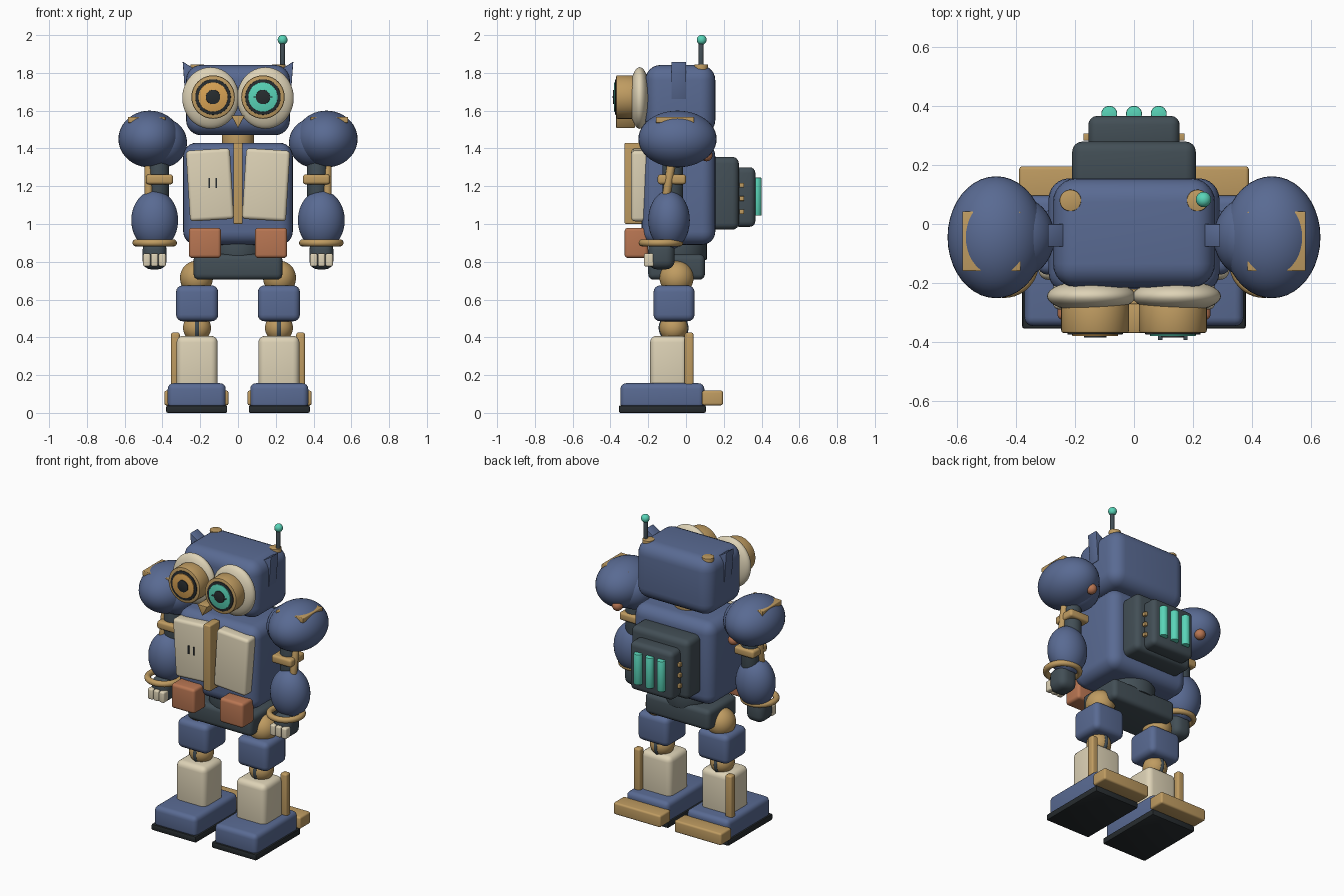
import bpy, bmesh, math
from mathutils import Matrix, Vector, Euler

if "Cube" in bpy.data.objects:
    bpy.data.objects.remove(bpy.data.objects["Cube"])


def make_mat(name, r, g, b):
    m = bpy.data.materials.new(name)
    m.diffuse_color = (r, g, b, 1)
    m.use_nodes = True
    m.node_tree.nodes["Principled BSDF"].inputs["Base Color"].default_value = m.diffuse_color
    return m


BLUE = make_mat("blue_paint", 0.10, 0.145, 0.29)
GOLD = make_mat("brass", 0.52, 0.33, 0.12)
CREAM = make_mat("cream_paint", 0.73, 0.65, 0.47)
DARK = make_mat("dark_steel", 0.055, 0.077, 0.092)
BLACK = make_mat("black_rubber", 0.02, 0.025, 0.028)
COPPER = make_mat("copper", 0.48, 0.18, 0.085)
TEAL = make_mat("teal_glow", 0.10, 0.66, 0.48)
AMBER = make_mat("amber_glass", 0.70, 0.37, 0.09)
AXIS_ROT = {'X': (0, math.pi / 2, 0), 'Y': (math.pi / 2, 0, 0), 'Z': (0, 0, 0)}


def finish(bm, name, mat, loc=(0, 0, 0), rot=(0, 0, 0)):
    bmesh.ops.recalc_face_normals(bm, faces=bm.faces)
    me = bpy.data.meshes.new(name)
    bm.to_mesh(me)
    bm.free()
    me.materials.append(mat)
    ob = bpy.data.objects.new(name, me)
    ob.location, ob.rotation_euler = loc, rot
    bpy.context.collection.objects.link(ob)
    bpy.ops.object.select_all(action='DESELECT')
    ob.select_set(True)
    bpy.context.view_layer.objects.active = ob
    bpy.ops.object.shade_smooth_by_angle(angle=math.radians(35))
    return ob


def bevel(bm, edges, width, seg):
    bmesh.ops.bevel(bm, geom=edges, offset=width, segments=seg, profile=0.5,
                    affect='EDGES', clamp_overlap=True)


def box(name, x, y, z, mat, r=0.02, seg=4, rot=(0, 0, 0)):
    """Rounded box from (min, max) ranges."""
    bm = bmesh.new()
    bmesh.ops.create_cube(bm, size=1)
    bmesh.ops.scale(bm, vec=(x[1] - x[0], y[1] - y[0], z[1] - z[0]), verts=bm.verts)
    if r:
        bevel(bm, bm.edges[:], r, seg)
    return finish(bm, name, mat, (sum(x) / 2, sum(y) / 2, sum(z) / 2), rot)


def ball(name, loc, radii, mat):
    bm = bmesh.new()
    bmesh.ops.create_uvsphere(bm, u_segments=40, v_segments=24, radius=1)
    bmesh.ops.scale(bm, vec=radii, verts=bm.verts)
    return finish(bm, name, mat, loc)


def rod(name, loc, r, length, mat, axis='Z', r_top=None, b=0.004, rot=None):
    bm = bmesh.new()
    bmesh.ops.create_cone(bm, cap_ends=True, segments=40, radius1=r,
                          radius2=r if r_top is None else r_top, depth=length)
    rim = [e for e in bm.edges if any(len(f.verts) > 4 for f in e.link_faces)]
    if b:
        bevel(bm, rim, b, 2)
    return finish(bm, name, mat, loc, rot or AXIS_ROT[axis])


def ring(name, loc, major, minor, mat, axis='Z', n=40, k=12):
    bm = bmesh.new()
    grid = [[bm.verts.new(((major + minor * math.cos(2 * math.pi * j / k)) * math.cos(2 * math.pi * i / n),
                           (major + minor * math.cos(2 * math.pi * j / k)) * math.sin(2 * math.pi * i / n),
                           minor * math.sin(2 * math.pi * j / k))) for j in range(k)] for i in range(n)]
    for i in range(n):
        for j in range(k):
            a, b = grid[i], grid[(i + 1) % n]
            bm.faces.new((a[j], b[j], b[(j + 1) % k], a[(j + 1) % k]))
    return finish(bm, name, mat, loc, AXIS_ROT[axis])


def prism(name, pts, y0, y1, mat):
    """Outline in x-z extruded along y."""
    bm = bmesh.new()
    f = bm.faces.new([bm.verts.new((x, y0, z)) for x, z in pts])
    ext = bmesh.ops.extrude_face_region(bm, geom=[f])
    bmesh.ops.translate(bm, vec=(0, y1 - y0, 0),
                        verts=[v for v in ext["geom"] if isinstance(v, bmesh.types.BMVert)])
    bevel(bm, bm.edges[:], 0.003, 2)
    return finish(bm, name, mat)


# Torso, pelvis and neck
box("torso", (-0.29, 0.29), (-0.235, 0.155), (0.89, 1.43), BLUE, 0.07, 6)
rod("waist", (0, -0.04, 0.87), 0.15, 0.12, DARK)
box("pelvis", (-0.235, 0.235), (-0.2, 0.1), (0.705, 0.84), DARK, 0.03)
rod("neck", (0, -0.03, 1.45), 0.085, 0.12, GOLD)
box("chest_center_bar", (-0.025, 0.025), (-0.325, -0.22), (1.0, 1.43), GOLD, 0.008)
for x in (-0.153, -0.116):
    box("door_slot", (x - 0.004, x + 0.004), (-0.296, -0.28), (1.19, 1.243), BLACK, 0)

# Head and beak
box("head", (-0.275, 0.275), (-0.215, 0.155), (1.47, 1.842), BLUE, 0.08, 6)
prism("beak", [(-0.036, 1.575), (0.036, 1.575), (0, 1.508)], -0.37, -0.27, GOLD)

# Backpack with glowing tubes
box("backpack", (-0.21, 0.21), (0.12, 0.28), (0.97, 1.355), DARK, 0.035)
box("backpack_cover", (-0.155, 0.155), (0.25, 0.367), (0.985, 1.3), DARK, 0.03)
for x in (-0.084, 0, 0.084):
    rod("backpack_tube", (x, 0.374, 1.145), 0.027, 0.2, TEAL)

# Antenna
rod("antenna_rod", (0.236, 0.08, 1.88), 0.013, 0.18, DARK)
ball("antenna_tip", (0.236, 0.083, 1.975), (0.026,) * 3, TEAL)

for s, side in ((-1, "right"), (1, "left")):
    def part(n):
        return side + "_" + n

    def sx(a, b):
        return tuple(sorted((s * a, s * b)))

    # Eyes: cream surround, brass barrel, rim, iris, pupil
    ex, ez = s * 0.132, 1.672
    ball(part("eye_surround"), (s * 0.145, -0.245, 1.667), (0.15, 0.055, 0.163), CREAM)
    rod(part("eye_barrel"), (ex, -0.315, ez), 0.115, 0.11, GOLD, 'Y', b=0.008)
    rod(part("eye_rim"), (ex, -0.369, ez), 0.094, 0.012, BLACK, 'Y', b=0.002)
    rod(part("eye_iris"), (ex, -0.373, ez), 0.078, 0.014, AMBER if s < 0 else TEAL, 'Y', b=0.002)
    rod(part("eye_pupil"), (ex, -0.378, ez), 0.038, 0.016, BLACK, 'Y', b=0.002)
    if s > 0:
        for dx in (-0.043, 0.043):
            box("eye_tick", (ex + dx - 0.007, ex + dx + 0.007), (-0.393, -0.375),
                (ez - 0.002, ez + 0.002), DARK, 0)

    # Ears and head pegs
    prism(part("ear"), [(s * 0.293, 1.86), (s * 0.222, 1.815), (s * 0.24, 1.68), (s * 0.278, 1.66)],
          -0.077, 0, BLUE)
    rod(part("head_peg"), (s * 0.216, 0.08, 1.785), 0.026, 0.12, GOLD, r_top=0.037)

    # Chest doors and belt pouches
    box(part("chest_door"), sx(0.032, 0.265), (-0.29, -0.2), (1.02, 1.395), CREAM, 0.02,
        rot=(0, s * math.radians(3.5), 0))
    box(part("pouch"), sx(0.09, 0.26), (-0.325, -0.2), (0.82, 0.98), COPPER, 0.018)

    # Backpack studs
    for z in (1.205, 1.135, 1.065):
        box(part("backpack_stud"), sx(0.14, 0.172), (0.283, 0.308), (z - 0.013, z + 0.013), GOLD, 0.004)

    # Shoulder
    ball(part("shoulder"), (s * 0.468, -0.045, 1.45), (0.165, 0.207, 0.15), BLUE)
    ball(part("shoulder_joint"), (s * 0.40, -0.045, 1.43), (0.13, 0.14, 0.13), BLUE)
    box(part("shoulder_plate"), sx(0.385, 0.583), (-0.16, 0.043), (1.535, 1.567), GOLD, 0.005)
    ball(part("shoulder_bolt"), (s * 0.42, 0.108, 1.365), (0.033,) * 3, COPPER)

    # Arm
    rod(part("upper_arm"), (s * 0.42, -0.07, 1.24), 0.055, 0.3, DARK)
    rod(part("arm_piston"), (s * 0.473, -0.09, 1.24), 0.022, 0.26, GOLD, rot=(math.radians(-9), 0, 0))
    box(part("arm_band"), sx(0.343, 0.487), (-0.15, 0.0), (1.21, 1.262), GOLD, 0.015)
    ball(part("forearm"), (s * 0.441, -0.09, 1.02), (0.124, 0.11, 0.157), BLUE)
    ring(part("wrist_ring"), (s * 0.441, -0.133, 0.9), 0.099, 0.019, GOLD)
    box(part("hand"), sx(0.378, 0.505), (-0.2, -0.06), (0.76, 0.91), DARK, 0.045)
    for x in (0.401, 0.442, 0.483):
        box(part("finger"), sx(x - 0.019, x + 0.019), (-0.222, -0.17), (0.775, 0.845), CREAM, 0.01)

    # Leg
    ball(part("hip_joint"), (s * 0.22, -0.05, 0.715), (0.087, 0.09, 0.09), GOLD)
    box(part("thigh"), sx(0.105, 0.328), (-0.172, 0.045), (0.485, 0.675), BLUE, 0.035)
    ball(part("knee_joint"), (s * 0.217, -0.066, 0.45), (0.074,) * 3, GOLD)
    ring(part("knee_band"), (s * 0.217, -0.066, 0.45), 0.064, 0.015, DARK, 'X')
    box(part("shin"), sx(0.108, 0.325), (-0.19, 0.01), (0.12, 0.408), CREAM, 0.035)
    box(part("shin_strut"), sx(0.308, 0.355), (-0.007, 0.04), (0.13, 0.425), GOLD, 0.012)

    # Foot
    box(part("foot"), sx(0.065, 0.372), (-0.347, 0.097), (0.02, 0.157), BLUE, 0.03)
    box(part("sole"), sx(0.057, 0.38), (-0.355, 0.105), (0, 0.04), BLACK, 0.008, 2)
    box(part("heel"), sx(0.05, 0.39), (0.085, 0.196), (0.04, 0.118), GOLD, 0.012)
